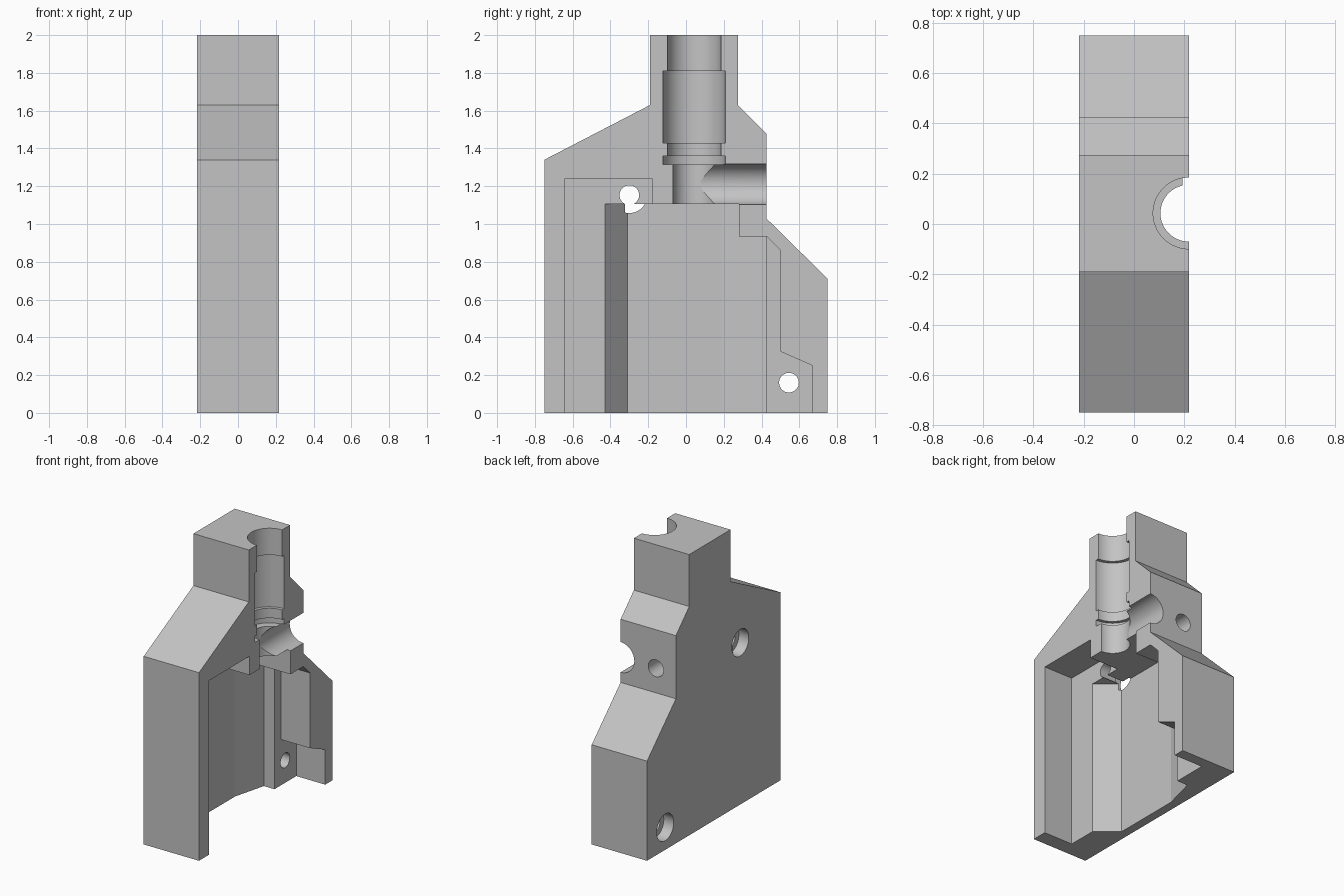
import bpy
import bmesh
from math import radians
from mathutils import Vector

if "Cube" in bpy.data.objects:
    bpy.data.objects.remove(bpy.data.objects["Cube"])

grey = bpy.data.materials.new("plain_grey")
grey.use_nodes = True
colour = (0.55, 0.55, 0.55, 1)
grey.diffuse_color = colour
grey.node_tree.nodes["Principled BSDF"].inputs["Base Color"].default_value = colour

HALF = 0.218        # half thickness; the open face is at x = HALF
SHALLOW = -0.01     # floor of the shallow pocket
DEEP = -0.155       # floor of the deep pocket
BORE_Y = 0.043      # axis of the stepped vertical bore


def add_object(name, bm):
    bmesh.ops.recalc_face_normals(bm, faces=bm.faces)
    mesh = bpy.data.meshes.new(name)
    bm.to_mesh(mesh)
    bm.free()
    mesh.materials.append(grey)
    obj = bpy.data.objects.new(name, mesh)
    bpy.context.collection.objects.link(obj)
    return obj


def prism(name, outline, axis, low, high):
    """Extrude an outline: (y, z) points along x, or (x, y) points along z."""
    bm = bmesh.new()
    place = (lambda a, b: (low, a, b)) if axis == "x" else (lambda a, b: (a, b, low))
    face = bm.faces.new([bm.verts.new(place(a, b)) for a, b in outline])
    moved = bmesh.ops.extrude_face_region(bm, geom=[face])["geom"]
    shift = Vector((high - low, 0, 0) if axis == "x" else (0, 0, high - low))
    bmesh.ops.translate(bm, vec=shift, verts=[v for v in moved if isinstance(v, bmesh.types.BMVert)])
    return add_object(name, bm)


def rod(name, start, end, radius):
    """Cylinder between two points."""
    start, end = Vector(start), Vector(end)
    bm = bmesh.new()
    bmesh.ops.create_cone(bm, cap_ends=True, segments=64, radius1=radius, radius2=radius,
                          depth=(end - start).length)
    obj = add_object(name, bm)
    turn = Vector((0, 0, 1)).rotation_difference(end - start).to_matrix().to_4x4()
    turn.translation = (start + end) / 2
    obj.data.transform(turn)
    return obj


# Outer housing
body = prism("housing_half", [(-0.75, 0), (0.75, 0), (0.75, 0.71), (0.425, 1.03), (0.425, 1.48),
                              (0.275, 1.63), (0.275, 2), (-0.19, 2), (-0.19, 1.63), (-0.75, 1.34)],
             "x", -HALF, HALF)

# Shallow pocket, open at the bottom and on the +x face
cutters = [prism("shallow_pocket", [(-0.64, -0.1), (-0.64, 1.24), (-0.18, 1.24), (-0.18, 1.105),
                                    (0.28, 1.105), (0.28, 0.935), (0.425, 0.935), (0.5, 0.86),
                                    (0.5, 0.325), (0.67, 0.25), (0.67, -0.1)],
                 "x", SHALLOW, HALF + 0.1)]

# Deep pocket with sloping sides, lower under the solid corner block
lip = SHALLOW + 0.01
start = [(lip, -0.43), (SHALLOW, -0.43), (DEEP, -0.31), (DEEP, 0.187)]
cutters += [
    prism("deep_pocket", start + [(-0.094, 0.425), (lip, 0.425)], "z", -0.1, 0.935),
    prism("deep_pocket_top", start + [(-0.131, 0.28), (lip, 0.28)], "z", 0.9, 1.105),
]

# Stepped vertical bore: bottom, top, radius
for low, high, radius in [(1.05, 1.33, 0.113), (1.315, 1.36, 0.165), (1.34, 1.45, 0.142),
                          (1.43, 1.81, 0.165), (1.8, 2.1, 0.142)]:
    cutters.append(rod("vertical_bore", (HALF, BORE_Y, low), (HALF, BORE_Y, high), radius))

# Side outlet and the blind hole beside it on the back
cutters.append(rod("side_outlet", (HALF, BORE_Y, 1.21), (HALF, 0.6, 1.21), 0.108))
cutters.append(rod("blind_hole", (-0.06, 0.2, 1.205), (-0.06, 0.6, 1.205), 0.06))

# Screw holes with counterbores on the closed face
for y, z in [(-0.3, 1.153), (0.545, 0.16)]:
    cutters.append(rod("screw_hole", (-0.4, y, z), (0.1, y, z), 0.052))
    cutters.append(rod("counterbore", (-0.4, y, z), (-0.14, y, z), 0.095))

# Cut everything out of the housing
bpy.context.view_layer.objects.active = body
for cutter in cutters:
    cutter.hide_render = True
    mod = body.modifiers.new("cut", "BOOLEAN")
    mod.operation = "DIFFERENCE"
    mod.solver = "EXACT"
    mod.object = cutter
    bpy.ops.object.modifier_apply(modifier=mod.name)
    bpy.data.objects.remove(cutter)

# Smooth bores, sharp edges
for obj in bpy.context.selected_objects:
    obj.select_set(False)
body.select_set(True)
bpy.ops.object.shade_smooth_by_angle(angle=radians(12))
